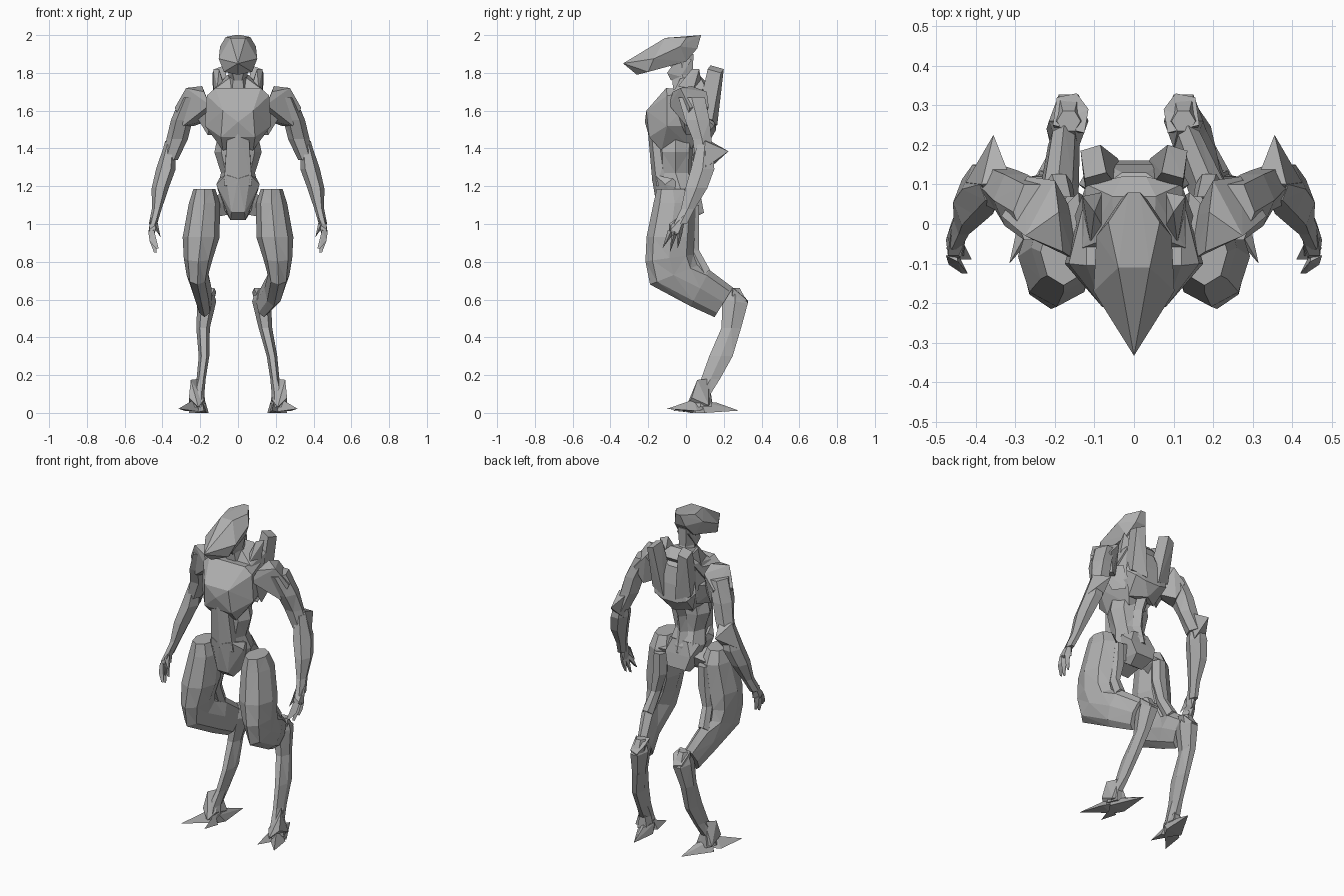
import bpy, bmesh, math
from mathutils import Matrix, Vector

cube = bpy.data.objects.get("Cube")
if cube:
    bpy.data.objects.remove(cube, do_unlink=True)

grey = bpy.data.materials.new("plain_grey")
grey.use_nodes = True
grey.diffuse_color = (0.43, 0.43, 0.43, 1)
grey.node_tree.nodes["Principled BSDF"].inputs["Base Color"].default_value = (0.43, 0.43, 0.43, 1)


def finish(name, bm):
    bmesh.ops.recalc_face_normals(bm, faces=bm.faces)
    mesh = bpy.data.meshes.new(name)
    bm.to_mesh(mesh)
    bm.free()
    mesh.materials.append(grey)
    obj = bpy.data.objects.new(name, mesh)
    bpy.context.collection.objects.link(obj)


def plate(name, points, s=1, both=False):
    """Faceted armour block: convex hull of a few corner points."""
    pts = {(s * x, y, z) for x, y, z in points}
    if both:
        pts |= {(-x, y, z) for x, y, z in pts}
    bm = bmesh.new()
    for p in sorted(pts):
        bm.verts.new(p)
    res = bmesh.ops.convex_hull(bm, input=bm.verts)
    loose = {g for g in res["geom_interior"] + res["geom_unused"]
             if isinstance(g, bmesh.types.BMVert)}
    bmesh.ops.delete(bm, geom=list(loose), context='VERTS')
    bmesh.ops.dissolve_limit(bm, angle_limit=0.03, verts=bm.verts, edges=bm.edges)
    finish(name, bm)


def limb(name, rings, s=1, n=6):
    """Loft through rings (x, y, z, half width, half depth, tilt in degrees)."""
    bm = bmesh.new()
    loops = []
    deep = 0.866 if n == 6 else 1
    for x, y, z, rx, ry, *tilt in rings:
        rot = Matrix.Rotation(math.radians(tilt[0] if tilt else 0), 3, 'X')
        loop = []
        for i in range(n):
            a = 2 * math.pi * i / n
            p = rot @ Vector((rx * math.cos(a), ry * math.sin(a) / deep, 0))
            loop.append(bm.verts.new((s * (x + p.x), y + p.y, z + p.z)))
        loops.append(loop)
    for a, b in zip(loops, loops[1:]):
        for i in range(n):
            j = (i + 1) % n
            bm.faces.new((a[i], a[j], b[j], b[i]))
    bm.faces.new(loops[0])
    bm.faces.new(loops[-1])
    bmesh.ops.triangulate(bm, faces=bm.faces)
    finish(name, bm)


# Head and neck
plate("head", [(0, -.333, 1.85), (0, -.26, 1.79), (.075, -.2, 1.805), (.102, -.17, 1.875),
               (.095, -.03, 1.94), (.04, -.11, 1.985), (.065, .005, 1.99), (.015, .08, 2.0),
               (.055, 0, 1.86), (.035, .06, 1.93)], both=True)
limb("neck", [(0, .01, 1.68, .07, .075), (0, -.02, 1.79, .045, .055), (0, -.025, 1.9, .055, .065)])
plate("jaw", [(.03, -.1, 1.8), (.05, -.03, 1.78), (.05, -.05, 1.87), (.04, .03, 1.87),
              (.02, -.08, 1.76)], both=True)

# Torso
plate("chest", [(0, -.218, 1.54), (.08, -.21, 1.6), (.09, -.195, 1.46), (.165, -.1, 1.68),
                (.175, -.1, 1.52), (.08, -.13, 1.39), (.12, -.105, 1.72), (.04, -.13, 1.69),
                (.12, .08, 1.7), (.12, .09, 1.52), (.06, .03, 1.4)], both=True)
plate("collar", [(.13, -.06, 1.71), (.12, .1, 1.73), (.055, .07, 1.79), (.05, -.03, 1.77),
                 (.03, .12, 1.74), (.15, .02, 1.62)], both=True)
plate("upper_back", [(.1, .08, 1.72), (.03, .13, 1.7), (.07, .15, 1.6), (.14, .1, 1.56),
                     (.11, .15, 1.52), (.05, .16, 1.5), (.09, .06, 1.43), (0, .12, 1.43)], both=True)
limb("waist", [(0, -.055, 1.5, .1, .11), (0, -.055, 1.38, .125, .1), (0, -.055, 1.27, .09, .095),
               (0, -.03, 1.19, .11, .11), (0, -.01, 1.08, .07, .09)], n=8)
limb("spine", [(0, .09, 1.48, .04, .04), (0, .04, 1.37, .035, .035), (0, .03, 1.27, .035, .03),
               (0, .06, 1.15, .045, .03)], n=4)
plate("belly_plate", [(0, -.205, 1.53), (.055, -.185, 1.5), (.045, -.17, 1.36), (.075, -.155, 1.2),
                      (0, -.178, 1.22), (.06, -.08, 1.46), (.06, -.08, 1.22)], both=True)
plate("pelvis_guard", [(0, -.18, 1.24), (.065, -.165, 1.26), (.115, -.11, 1.21), (.1, -.07, 1.24),
                       (.035, -.15, 1.06), (.04, -.1, 1.02), (.06, -.02, 1.06), (.08, 0, 1.18)], both=True)
plate("pelvis_back", [(.085, .08, 1.14), (.06, .095, 1.06), (.1, .01, 1.2), (.05, .06, 1.22),
                      (.04, .02, 1.02), (.07, -.05, 1.07)], both=True)

for side, s in (("left", 1), ("right", -1)):
    # Back fins
    plate(side + "_back_fin", [(.07, .13, 1.84), (.125, .115, 1.82), (.085, .2, 1.82),
                               (.135, .185, 1.8), (.03, .08, 1.56), (.12, .06, 1.58),
                               (.04, .165, 1.52), (.13, .14, 1.55)], s)
    plate(side + "_neck_strut", [(.06, -.04, 1.68), (.11, -.05, 1.72), (.1, .03, 1.82),
                                 (.13, .07, 1.82), (.08, .08, 1.76), (.13, .03, 1.68)], s)

    # Shoulder and arm
    plate(side + "_shoulder", [(.15, -.09, 1.63), (.18, -.07, 1.7), (.275, -.03, 1.72),
                               (.335, .02, 1.615), (.2, .11, 1.7), (.27, .12, 1.62),
                               (.19, .03, 1.73), (.15, .02, 1.55), (.29, 0, 1.52),
                               (.23, .09, 1.52)], s)
    plate(side + "_armpit", [(.13, -.06, 1.6), (.24, -.02, 1.6), (.14, .08, 1.6),
                             (.16, 0, 1.47), (.11, .06, 1.47)], s)
    limb(side + "_upper_arm", [(.25, .03, 1.67, .055, .07), (.298, .06, 1.55, .057, .065),
                               (.322, .085, 1.45, .057, .05), (.36, .1, 1.34, .042, .05)], s)
    plate(side + "_elbow_spike", [(.355, .225, 1.385), (.31, .11, 1.45), (.385, .1, 1.44),
                                  (.36, .05, 1.36), (.425, .105, 1.3), (.34, .12, 1.29)], s)
    limb(side + "_forearm", [(.36, .1, 1.42, .03, .04), (.382, .088, 1.29, .052, .062),
                             (.412, .055, 1.19, .045, .058), (.43, .01, 1.08, .026, .036),
                             (.45, -.03, 1.0, .022, .035)], s)
    plate(side + "_palm", [(.425, -.02, 1.06), (.46, 0, 1.06), (.47, -.08, .97), (.43, -.08, 1.0),
                           (.475, -.04, .95), (.44, -.02, .95), (.45, -.09, .93)], s)
    for i, (y0, x1, y1, z1) in enumerate([(-.08, .42, -.125, .87), (-.06, .43, -.085, .85),
                                          (-.035, .435, -.045, .87)]):
        plate(f"{side}_finger_{i + 1}", [(.445, y0 - .015, .97), (.475, y0, .96), (.45, y0 + .015, .95),
                                         (.468, (y0 + y1) / 2, .91), (.445, y1 + .012, z1 + .03),
                                         (x1, y1, z1), (x1 + .015, y1, z1)], s)
    plate(side + "_thumb", [(.43, -.05, 1.03), (.44, -.09, 1.0), (.445, -.06, .98),
                            (.41, -.09, .93)], s)

    # Thigh sweeping down, then back to the hock
    h = .125 if s == 1 else .165
    plate(side + "_hip_joint", [(.05, -.06, 1.16), (.07, .04, 1.13), (.05, 0, 1.05), (.16, -.07, 1.15),
                                (.16, .04, 1.12), (.15, -.02, 1.03)], s)
    limb(side + "_thigh", [(.178, -.07, 1.185, .058, .085), (.178, -.06, 1.11, .082, .112),
                           (.195, -.082, .93, .098, .127), (.21, -.088, .82, .077, .128, 8),
                           (.215, -.065, .73, .057, .135, 22), (.19, .075, .66, .05, .108, 62),
                           (h + .012, .2, .585, .04, .092, 58)], s, n=8)
    limb(side + "_hamstring", [(.15, .03, 1.1, .04, .04), (.155, .03, .97, .045, .04),
                               (.175, .035, .86, .03, .035), (.19, .1, .735, .035, .035, 40)], s)

    # Shin, ankle and foot
    limb(side + "_shin", [(h, .26, .66, .03, .025), (h, .26, .59, .05, .068, -8),
                          (h + .02, .24, .45, .036, .052), (.18, .185, .3, .028, .062),
                          (.195, .13, .18, .024, .05), (.21, .085, .1, .032, .045),
                          (.215, .075, .03, .045, .06)], s)
    plate(side + "_hock_cap", [(h - .05, .29, .64), (h + .03, .32, .6), (h - .02, .33, .59),
                               (h - .04, .23, .66), (h + .04, .25, .66), (h, .28, .44),
                               (h + .03, .23, .5)], s)
    plate(side + "_ankle", [(.25, .06, .175), (.21, .12, .18), (.26, .03, .08), (.18, .04, .07),
                            (.17, .14, .05), (.26, .12, .04), (.21, 0, .03)], s)
    plate(side + "_outer_toe", [(.315, -.1, .022), (.28, .06, .01), (.2, .03, .005),
                                (.235, .04, .07), (.24, .1, .02)], s)
    plate(side + "_inner_toe", [(.18, -.07, .012), (.165, .04, 0), (.23, .06, 0), (.19, .05, .06)], s)
    plate(side + "_heel", [(.16, .28, .012), (.155, .1, 0), (.26, .1, 0), (.18, .16, .055),
                           (.23, .08, .06), (.17, .06, .05), (.2, .02, 0)], s)
